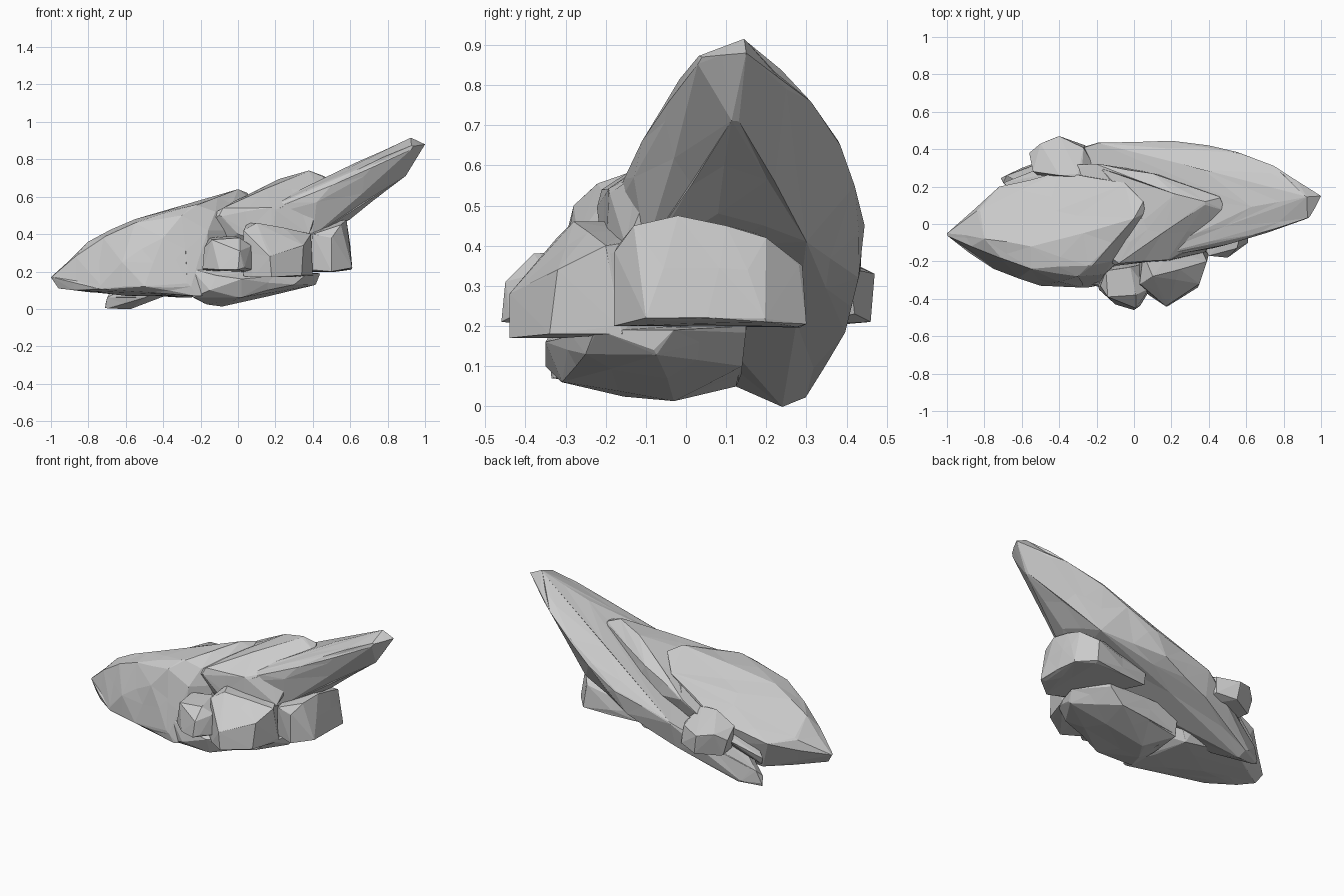
import bpy, bmesh, random
from mathutils import Vector

random.seed(4)


def rock(name, pts, chip=0.015, rough=0.006):
    """Faceted boulder: hull of chipped corner points, lightly roughened."""
    bm = bmesh.new()
    centre = sum((Vector(q) for q in pts), Vector()) / len(pts)
    for p in pts:
        bm.verts.new(p)
        inward = (centre - Vector(p)).normalized() * chip
        for _ in range(2):
            off = Vector([random.uniform(-chip, chip) for _ in range(3)])
            bm.verts.new(Vector(p) + off + inward)
    res = bmesh.ops.convex_hull(bm, input=bm.verts[:])
    junk = {v for v in res["geom_interior"] + res["geom_unused"]
            if isinstance(v, bmesh.types.BMVert)}
    bmesh.ops.delete(bm, geom=list(junk), context='VERTS')
    # break up the broad faces
    long_edges = [e for e in bm.edges if e.calc_length() > 0.25]
    new = bmesh.ops.subdivide_edges(bm, edges=long_edges, cuts=1)
    for v in new["geom_inner"]:
        if isinstance(v, bmesh.types.BMVert):
            v.co += Vector([random.uniform(-rough, rough) for _ in range(3)])
    bmesh.ops.triangulate(bm, faces=bm.faces[:])
    bmesh.ops.recalc_face_normals(bm, faces=bm.faces[:])
    me = bpy.data.meshes.new(name)
    bm.to_mesh(me)
    bm.free()
    ob = bpy.data.objects.new(name, me)
    bpy.context.collection.objects.link(ob)
    return ob


# broad boulder on the left
rock("left_boulder", [
    (-1, -.05, .17), (-.96, -.07, .11), (-.8, -.08, .36), (-.84, .07, .27),
    (-.72, .2, .26), (-.4, .28, .36), (-.05, .22, .54), (.05, .12, .62),
    (0, .03, .64), (.06, .06, .6), (-.55, -.12, .48), (-.22, -.22, .555),
    (-.12, -.2, .52), (-.3, -.28, .5), (-.16, -.27, .42), (-.5, -.33, .12),
    (-.25, -.34, .12), (-.2, -.33, .07), (-.75, -.24, .11), (-.88, -.14, .1),
    (-.72, -.18, .38), (-.55, -.24, .46), (-.6, -.1, .07), (-.3, .1, .06),
    (-.65, .15, .08), (-.05, -.15, .2), (-.62, -.29, .25), (-.4, -.31, .38),
    (-.87, -.12, .28), (-.04, -.16, .42)])

# long leaning slab rising to the right
rock("leaning_slab", [
    (1, .15, .88), (.93, .14, .91), (.97, .09, .875), (.94, .04, .87),
    (.9, .12, .72), (.84, .25, .79), (.65, .1, .78), (.75, .3, .76),
    (.55, .38, .66), (.4, .42, .55), (.2, .445, .45), (-.2, .43, .33),
    (-.68, .26, .1), (-.7, .22, .06), (-.71, .24, .005), (-.6, .3, .03),
    (-.2, .395, .19), (.12, .43, .32), (.8, .01, .81), (.65, -.055, .75),
    (.5, -.11, .66), (.42, -.13, .57), (.05, -.19, .48), (.05, -.15, .3),
    (.4, -.1, .39), (.6, .08, .48), (.5, .3, .41), (-.5, .1, .06),
    (-.58, .25, .005)])

# thinner slab lying between the two
rock("middle_slab", [
    (.49, .07, .69), (.46, .14, .71), (.38, .12, .74), (.22, .16, .695),
    (.45, -.05, .62), (.2, -.19, .53), (-.1, -.22, .5), (-.08, -.21, .54),
    (.05, .02, .61), (.1, .27, .57), (-.2, .32, .45), (-.5, .3, .27),
    (-.7, .22, .17), (-.68, .2, .12), (0, -.21, .4), (.18, -.2, .34),
    (.38, -.15, .4), (.2, .25, .4)])

# flat base stone
rock("base_stone", [
    (-.25, -.3, .07), (-.24, -.32, .2), (-.18, -.15, .03), (-.15, -.35, .1),
    (0, -.31, .06), (.02, -.35, .16), (-.1, -.02, .015), (-.2, .13, .06),
    (.2, .14, .1), (.42, -.08, .14), (.44, -.03, .19), (.3, -.25, .13),
    (.38, -.22, .19), (.3, .15, .2), (-.2, .15, .2)])

# small stones tucked round the edges
rock("front_small_stone", [
    (-.19, -.34, .21), (-.18, -.33, .33), (-.14, -.39, .37), (-.1, -.43, .21),
    (0, -.46, .21), (.01, -.45, .31), (.03, -.44, .22), (.08, -.36, .21),
    (.07, -.35, .34), (.01, -.38, .38), (-.02, -.23, .39), (-.15, -.25, .38),
    (-.15, -.22, .2), (.08, -.2, .2)])

rock("front_large_stone", [
    (.03, -.33, .175), (.08, -.38, .17), (.18, -.44, .17), (.17, -.44, .28),
    (.03, -.32, .42), (.1, -.28, .46), (.05, -.16, .46), (.34, -.34, .18),
    (.35, -.32, .34), (.39, -.2, .4), (.4, -.16, .18), (.3, 0, .42),
    (.3, 0, .18), (.04, -.1, .18)])

rock("right_stone", [
    (.39, -.15, .21), (.4, -.17, .4), (.5, -.18, .2), (.5, -.18, .38),
    (.55, -.13, .45), (.58, -.02, .475), (.58, .1, .45), (.61, -.1, .22),
    (.605, .2, .21), (.57, .2, .42), (.5, .29, .35), (.52, .3, .205),
    (.15, .27, .2), (.14, .27, .27), (.2, .15, .2), (.35, .2, .42),
    (.35, -.1, .2)])

rock("rear_stone", [
    (-.56, .38, .31), (-.54, .28, .36), (-.5, .43, .35), (-.4, .47, .33),
    (-.38, .46, .21), (-.26, .42, .23), (-.27, .4, .34), (-.22, .32, .32),
    (-.28, .25, .41), (-.4, .26, .42), (-.53, .38, .21), (-.5, .25, .2),
    (-.24, .27, .2)])
